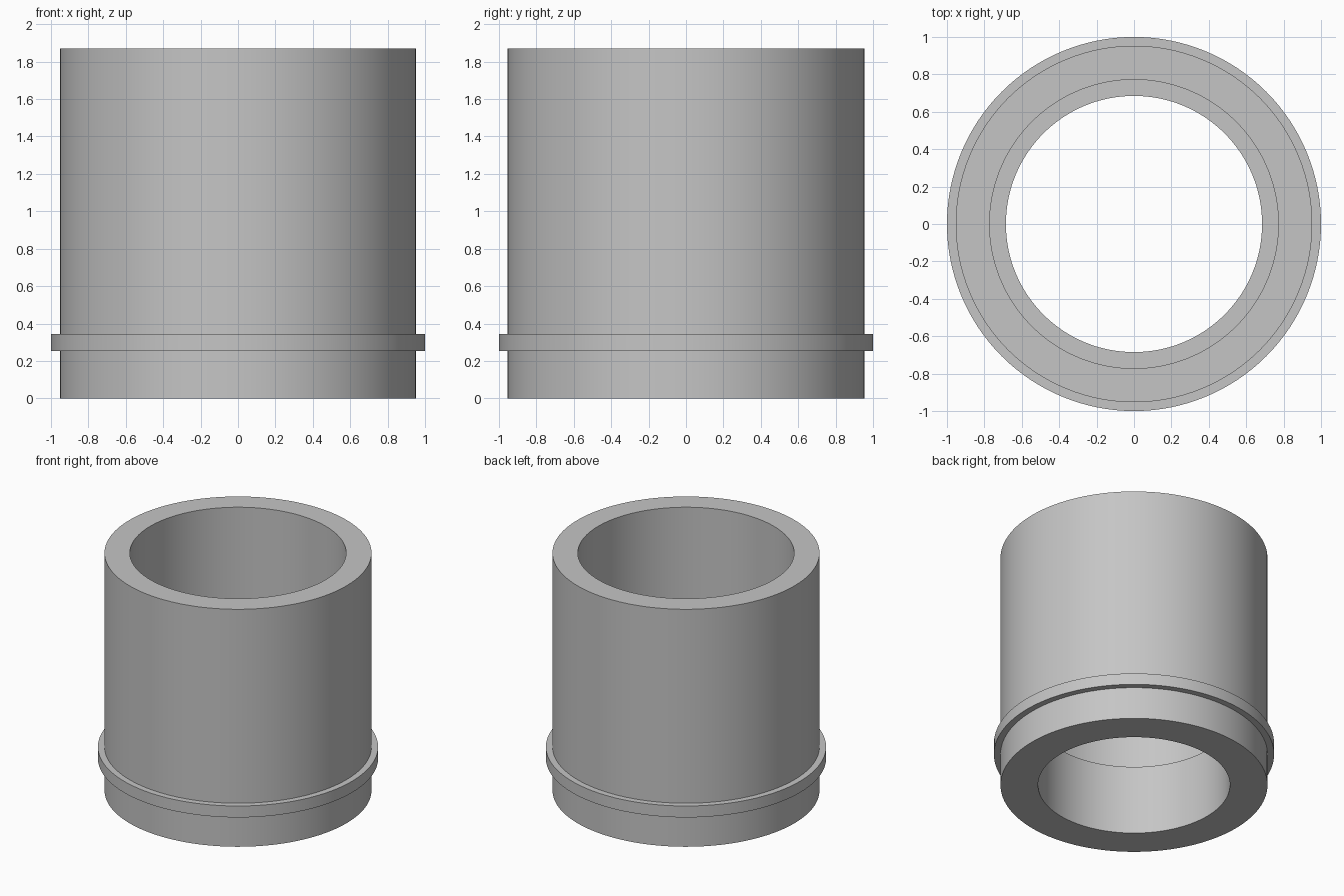
import bpy
import bmesh
from math import cos, sin, tau

cube = bpy.data.objects.get("Cube")
if cube:
    bpy.data.objects.remove(cube, do_unlink=True)

SEGMENTS = 128
OUTER, COLLAR = 0.953, 1.0
BORE, COUNTERBORE = 0.685, 0.772
HEIGHT, STEP = 1.87, 0.545
COLLAR_LOW, COLLAR_HIGH = 0.253, 0.343

# Plain grey finish
grey = bpy.data.materials.new("grey_metal")
grey.use_nodes = True
colour = (0.56, 0.56, 0.56, 1)
grey.diffuse_color = colour
grey.node_tree.nodes["Principled BSDF"].inputs["Base Color"].default_value = colour


def lathe(name, profile):
    """Revolve a closed (radius, height) profile around z."""
    bm = bmesh.new()
    rings = []
    for r, z in profile:
        rings.append([bm.verts.new((r * cos(tau * i / SEGMENTS), r * sin(tau * i / SEGMENTS), z))
                      for i in range(SEGMENTS)])
    for k, ring in enumerate(rings):
        above = rings[(k + 1) % len(rings)]
        for i in range(SEGMENTS):
            j = (i + 1) % SEGMENTS
            bm.faces.new((ring[i], ring[j], above[j], above[i]))
    bmesh.ops.recalc_face_normals(bm, faces=bm.faces)
    mesh = bpy.data.meshes.new(name)
    bm.to_mesh(mesh)
    bm.free()
    mesh.materials.append(grey)
    obj = bpy.data.objects.new(name, mesh)
    bpy.context.collection.objects.link(obj)
    return obj


# Sleeve with outer collar and stepped bore
sleeve = lathe("collared_sleeve", [
    (BORE, 0), (OUTER, 0),
    (OUTER, COLLAR_LOW), (COLLAR, COLLAR_LOW),
    (COLLAR, COLLAR_HIGH), (OUTER, COLLAR_HIGH),
    (OUTER, HEIGHT), (COUNTERBORE, HEIGHT),
    (COUNTERBORE, STEP), (BORE, STEP),
])

bpy.ops.object.select_all(action="DESELECT")
sleeve.select_set(True)
bpy.context.view_layer.objects.active = sleeve
bpy.ops.object.shade_smooth_by_angle()
